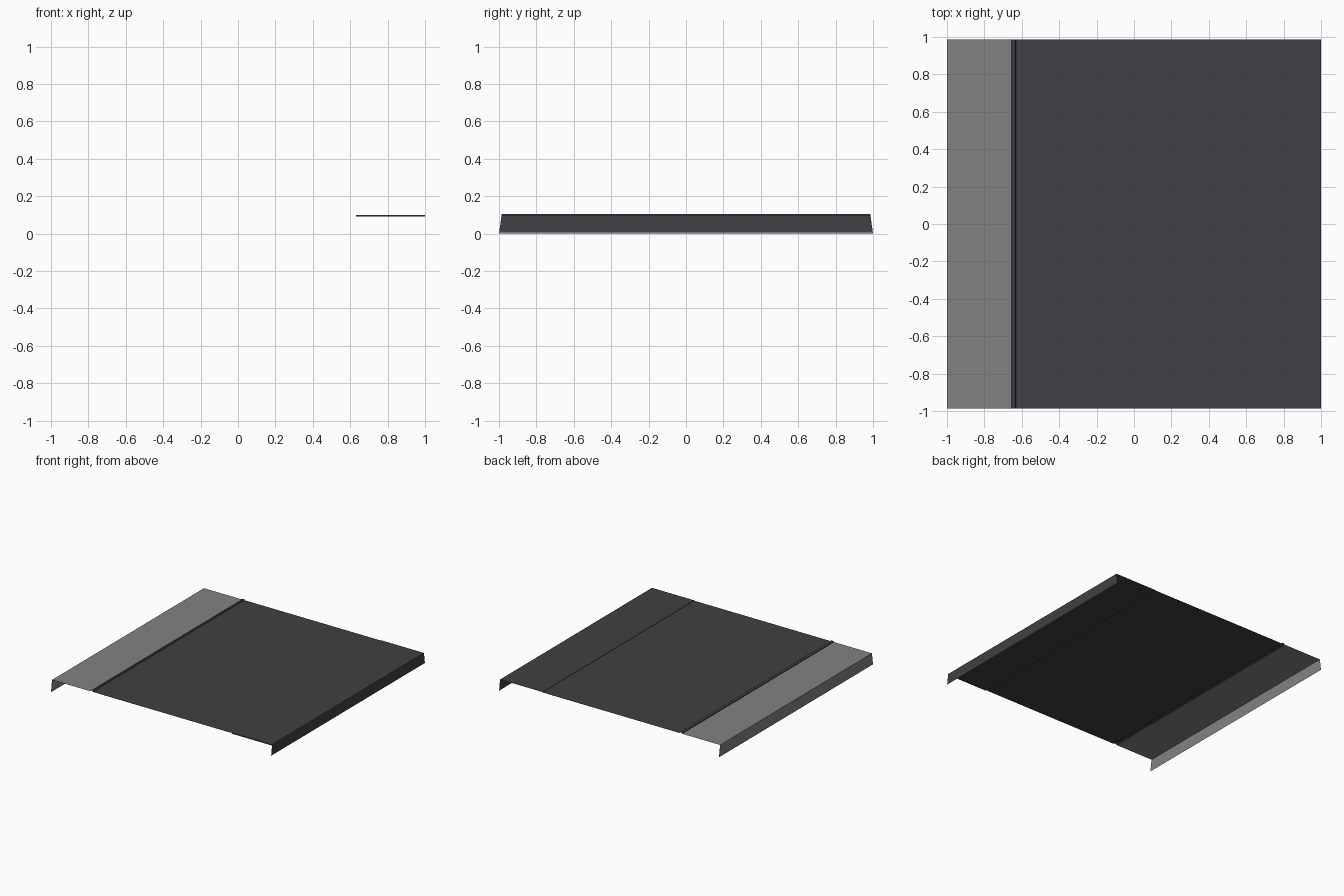
import bpy

if "Cube" in bpy.data.objects:
    bpy.data.objects.remove(bpy.data.objects["Cube"])


def material(name, rgb):
    m = bpy.data.materials.new(name)
    m.diffuse_color = (*rgb, 1)
    m.use_nodes = True
    m.node_tree.nodes["Principled BSDF"].inputs["Base Color"].default_value = m.diffuse_color
    return m


DARK = material("dark_charcoal", (0.052, 0.051, 0.058))
GREY = material("mid_grey", (0.225, 0.225, 0.225))
W = 0.986  # half width of the sheet


def mesh_object(name, verts, faces, mat):
    me = bpy.data.meshes.new(name)
    me.from_pydata(verts, [], faces)
    me.materials.append(mat)
    ob = bpy.data.objects.new(name, me)
    bpy.context.collection.objects.link(ob)
    return ob


def sheet(name, profile, mat):
    """Open thin sheet: profile of (x, z, y_min, y_max), listed left to right."""
    verts, faces = [], []
    for x, z, y0, y1 in profile:
        verts += [(x, y0, z), (x, y1, z)]
    for i in range(len(profile) - 1):
        a = 2 * i
        faces.append((a, a + 2, a + 3, a + 1))
    return mesh_object(name, verts, faces, mat)


# light end panel with its hanging flap, flared slightly at the bottom
sheet("grey_end_panel", [(-1, 0, -1, 1), (-1, 0.096, -W, W),
                         (-0.655, 0.096, -W, W)], GREY)

# raised hinge ridge joining the panels
sheet("hinge_ridge", [(-0.655, 0.094, -W, W), (-0.652, 0.101, -W, W),
                      (-0.635, 0.106, -W, W), (-0.63, 0.096, -W, W)], DARK)

# large dark centre panel
sheet("centre_panel", [(-0.63, 0.096, -W, W), (0.615, 0.096, -W, W)], DARK)

# dark end panel: small step up, then hanging flap
sheet("dark_end_panel", [(0.615, 0.096, -W, W), (0.615, 0.099, -W, W),
                         (1, 0.099, -W, W), (1, 0.012, -0.998, 0.998)], DARK)

# thin lip on the front edge of the dark end panel
mesh_object("front_lip", [(0.63, -W, 0.091), (1, -W, 0.091),
                          (1, -W, 0.099), (0.63, -W, 0.099)],
            [(0, 1, 2, 3)], DARK)

# pair of thin reinforcing strips under the dark end panel
for side, s in (("front", -1), ("back", 1)):
    y0, y1 = sorted((0.26 * s, 0.385 * s))
    sheet(side + "_under_strip", [(0.64, 0.094, y0, y1), (1, 0.094, y0, y1)], DARK)
